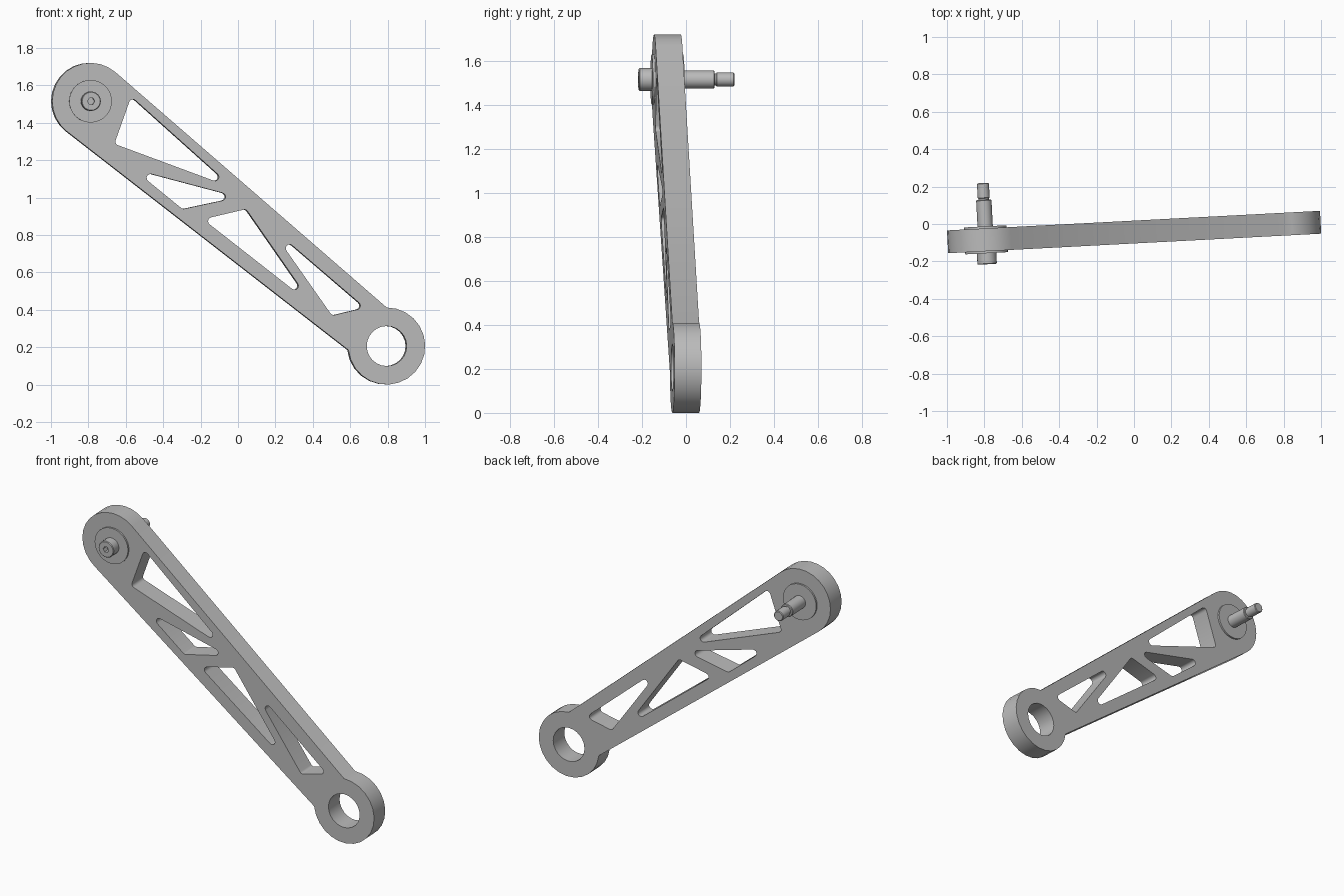
import bpy, bmesh
from math import pi, sin, cos, tan, atan2, radians
from mathutils import Vector

if "Cube" in bpy.data.objects:
    bpy.data.objects.remove(bpy.data.objects["Cube"], do_unlink=True)

TILT = (pi / 2, 0, radians(3))
BASE = (0, -0.043, 0)
HUB, RING = Vector((-0.793, 1.515)), Vector((0.793, 0.206))
R, HALF = 0.205, 0.061

metal = bpy.data.materials.new("plain grey metal")
metal.use_nodes = True
grey = (0.5, 0.5, 0.5, 1)
metal.diffuse_color = grey
metal.node_tree.nodes["Principled BSDF"].inputs["Base Color"].default_value = grey


def arc(c, r, a0, a1, n):
    """Points on an arc, angles in radians."""
    return [c + r * Vector((cos(a0 + (a1 - a0) * i / n), sin(a0 + (a1 - a0) * i / n)))
            for i in range(n + 1)]


def rounded(corners, r, n=5):
    """Polygon with every corner replaced by a fillet."""
    out = []
    for i, p in enumerate(corners):
        u = (corners[i - 1] - p).normalized()
        v = (corners[(i + 1) % len(corners)] - p).normalized()
        half = u.angle(v) / 2
        centre = p + (u + v).normalized() * r / sin(half)
        s, e = (p + u * r / tan(half) - centre), (p + v * r / tan(half) - centre)
        a0 = atan2(s.y, s.x)
        turn = (atan2(e.y, e.x) - a0 + pi) % (2 * pi) - pi
        out += arc(centre, r, a0, a0 + turn, n)
    return out


def finish(obj):
    bpy.ops.object.select_all(action="DESELECT")
    obj.select_set(True)
    bpy.context.view_layer.objects.active = obj
    bpy.ops.object.shade_smooth_by_angle(angle=radians(35))


def add_mesh(name, bm):
    bmesh.ops.recalc_face_normals(bm, faces=bm.faces[:])
    me = bpy.data.meshes.new(name)
    bm.to_mesh(me)
    bm.free()
    me.materials.append(metal)
    obj = bpy.data.objects.new(name, me)
    obj.rotation_euler, obj.location = TILT, BASE
    bpy.context.collection.objects.link(obj)
    return obj


def lathe(name, profile, sides=24):
    """Turned part on the hub axis; profile is (radius, distance to front)."""
    bm = bmesh.new()
    rings = []
    for r, h in profile:
        rings.append([bm.verts.new((p.x, p.y, h))
                      for p in arc(HUB, r, 0, 2 * pi, sides)[:-1]])
    for a, b in zip(rings, rings[1:]):
        for i in range(sides):
            j = (i + 1) % sides
            bm.faces.new((a[i], a[j], b[j], b[i]))
    bm.faces.new(rings[0])
    bm.faces.new(rings[-1])
    return add_mesh(name, bm)


# Arm: outer outline, bearing hole and four truss windows
outline = arc(HUB, R, radians(49), radians(232), 14)
outline += arc(RING, R + 0.001, radians(186), radians(450), 18)
windows = [
    [(-0.575, 1.54), (-0.665, 1.287), (-0.03, 1.052)],
    [(-0.56, 1.15), (0.0, 1.002), (-0.30, 0.938)],
    [(-0.19, 0.884), (0.04, 0.938), (0.396, 0.426)],
    [(0.16, 0.853), (0.676, 0.411), (0.50, 0.369)],
]
loops = [outline, arc(RING, 0.107, 0, 2 * pi, 24)[:-1]]
loops += [rounded([Vector(p) for p in w], 0.021) for w in windows]

curve = bpy.data.curves.new("arm_profile", "CURVE")
curve.dimensions, curve.fill_mode, curve.extrude = "2D", "BOTH", HALF
for pts in loops:
    sp = curve.splines.new("POLY")
    sp.points.add(len(pts) - 1)
    for q, p in zip(sp.points, pts):
        q.co = (p.x, p.y, 0, 1)
    sp.use_cyclic_u = True
source = bpy.data.objects.new("arm_profile", curve)
bpy.context.collection.objects.link(source)
bpy.context.view_layer.update()
bm = bmesh.new()
bm.from_mesh(source.to_mesh())
source.to_mesh_clear()
bpy.data.objects.remove(source, do_unlink=True)
bmesh.ops.remove_doubles(bm, verts=bm.verts[:], dist=0.0001)
finish(add_mesh("truss_arm", bm))

# Washers on both faces of the hub
for name, side in (("front_washer", 1), ("rear_washer", -1)):
    finish(lathe(name, [(0.114, side * 0.05), (0.114, side * 0.072)], 32))

# Stepped pin with a chamfered head and a narrow neck before the tip
pin = lathe("pivot_pin", [
    (0.028, -0.304), (0.032, -0.3), (0.032, -0.225), (0.028, -0.222),
    (0.028, -0.214), (0.038, -0.214), (0.041, -0.21), (0.041, 0.06),
    (0.052, 0.06), (0.052, 0.127), (0.048, 0.131)])

# Hex socket in the pin head
cutter = lathe("socket_cutter", [(0.019, 0.095), (0.019, 0.2)], 6)
cutter.hide_render = True
cutter.hide_set(True)
cut = pin.modifiers.new("hex_socket", "BOOLEAN")
cut.operation, cut.object = "DIFFERENCE", cutter
finish(pin)
